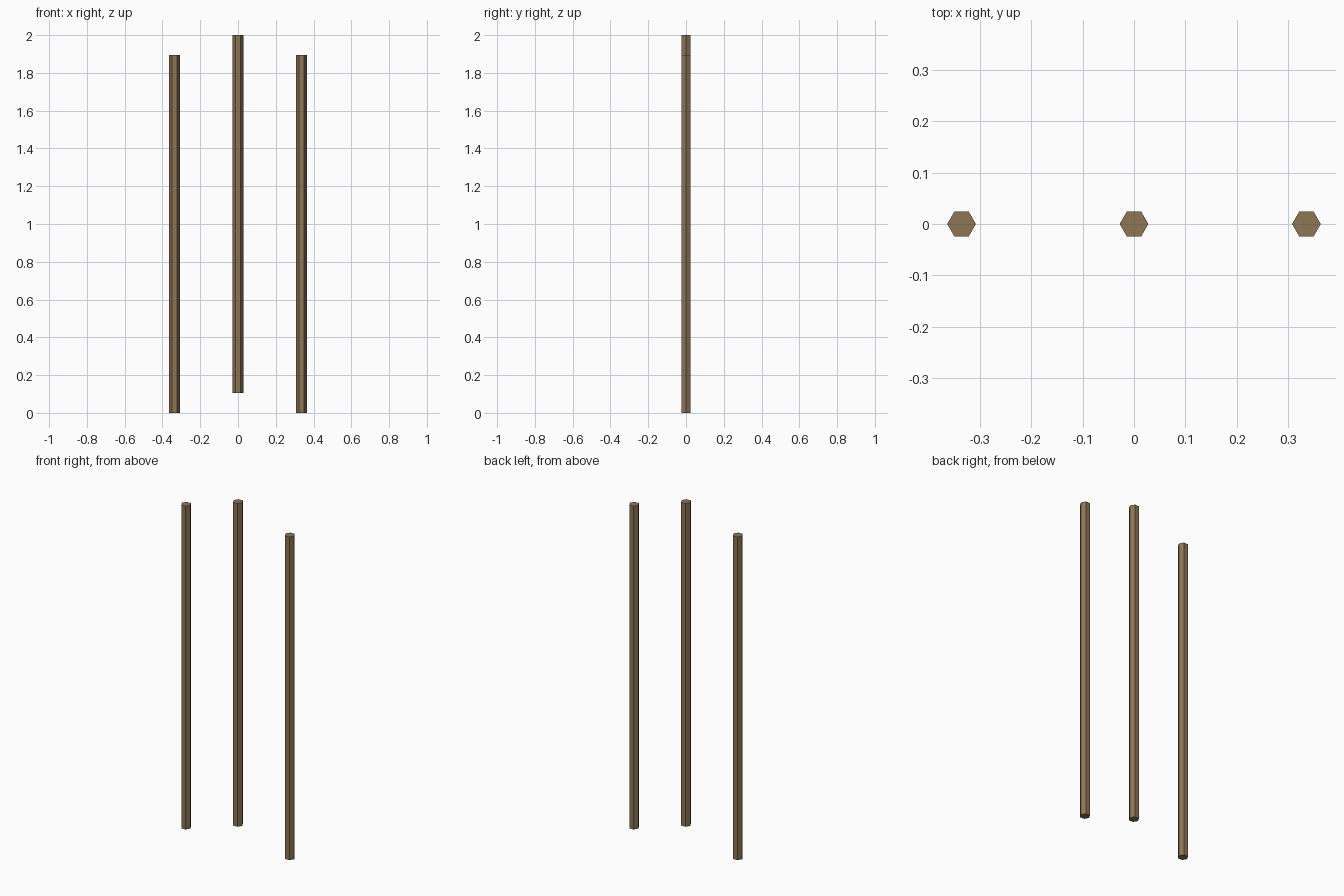
import bpy, bmesh
from math import cos, sin, pi

if "Cube" in bpy.data.objects:
    bpy.data.objects.remove(bpy.data.objects["Cube"])

RADIUS = 0.028
LENGTH = 1.894
SPACING = 0.336
RAISE = 0.106

wood = bpy.data.materials.new("brown_wood")
wood.diffuse_color = (0.27, 0.18, 0.09, 1)
wood.use_nodes = True
wood.node_tree.nodes["Principled BSDF"].inputs["Base Color"].default_value = wood.diffuse_color


def hex_pole(name, x, z):
    """Upright six-sided pole with corners pointing along x."""
    bm = bmesh.new()
    ring = [bm.verts.new((RADIUS * cos(i * pi / 3), RADIUS * sin(i * pi / 3), 0)) for i in range(6)]
    base = bm.faces.new(ring)
    # Extrude the hexagon upwards, keeping the bottom cap
    geom = bmesh.ops.extrude_face_region(bm, geom=[base], use_keep_orig=True)["geom"]
    top = [v for v in geom if isinstance(v, bmesh.types.BMVert)]
    bmesh.ops.translate(bm, verts=top, vec=(0, 0, LENGTH))
    bmesh.ops.recalc_face_normals(bm, faces=bm.faces)
    mesh = bpy.data.meshes.new(name)
    bm.to_mesh(mesh)
    bm.free()
    mesh.materials.append(wood)
    obj = bpy.data.objects.new(name, mesh)
    obj.location = (x, 0, z)
    bpy.context.collection.objects.link(obj)


# Two outer poles on the ground, the middle one raised
hex_pole("left_pole", -SPACING, 0)
hex_pole("middle_pole", 0, RAISE)
hex_pole("right_pole", SPACING, 0)
